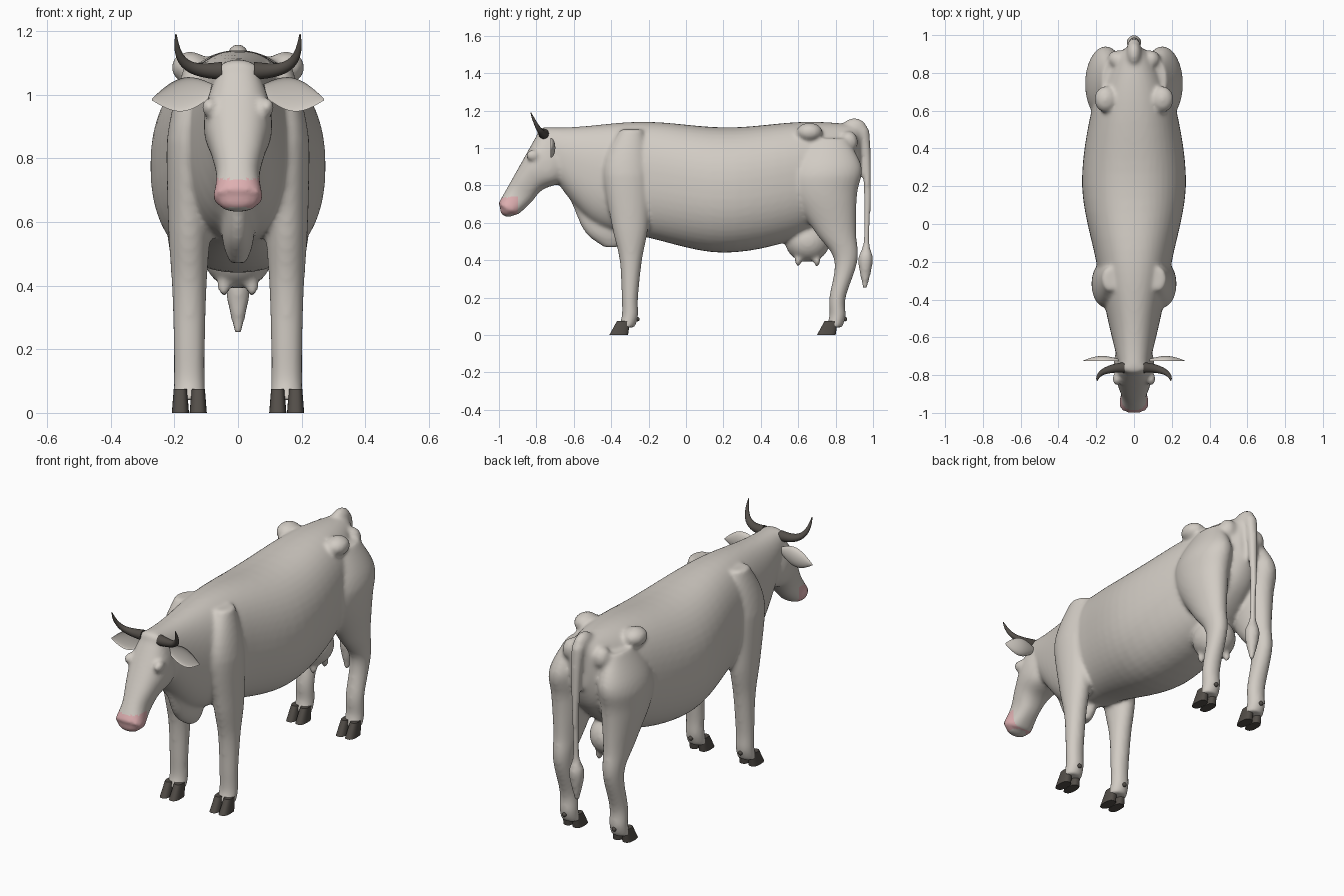
import bpy, bmesh, math
from mathutils import Vector, Matrix

if "Cube" in bpy.data.objects:
    bpy.data.objects.remove(bpy.data.objects["Cube"], do_unlink=True)


def material(name, red, green, blue):
    mat = bpy.data.materials.new(name)
    mat.use_nodes = True
    color = (red, green, blue, 1)
    mat.diffuse_color = color
    mat.node_tree.nodes["Principled BSDF"].inputs["Base Color"].default_value = color
    return mat


hide = material("cream_hide", .64, .6, .55)
pink = material("pink_muzzle", .73, .43, .44)
horn = material("dark_horn", .085, .075, .065)


def signed_power(value, exponent):
    return math.copysign(abs(value) ** exponent, value)


def blend(before, start, end, after, t):
    """Smooth curve between the start and end rows of numbers."""
    left = [(e - b) / 2 for b, e in zip(before, end)]
    right = [(a - s) / 2 for s, a in zip(start, after)]
    ease = t * t * (3 - 2 * t)
    leave, arrive = t * (1 - t) ** 2, t * t * (t - 1)
    return [s + (e - s) * ease + l * leave + r * arrive
            for s, e, l, r in zip(start, end, left, right)]


def smooth_rows(rows, steps=6):
    padded = [rows[0], *rows, rows[-1]]
    fine = [blend(*padded[i:i + 4], step / steps)
            for i in range(len(rows) - 1) for step in range(steps)]
    return fine + [rows[-1]]


def loft(bm, sections, power=2.0, sides=32, hollow=1.0):
    """Skin rounded sections, each given as centre, half axis, half axis."""
    rings = []
    for centre, across, along in sections:
        ring = []
        for k in range(sides):
            angle = math.tau * k / sides
            u = signed_power(math.cos(angle), 2 / power)
            v = signed_power(math.sin(angle), 2 / power)
            if v < 0:
                v *= hollow
            ring.append(bm.verts.new(Vector(centre) + u * Vector(across) + v * Vector(along)))
        rings.append(ring)
    for lower, upper in zip(rings, rings[1:]):
        for k in range(sides):
            n = (k + 1) % sides
            bm.faces.new((lower[k], lower[n], upper[n], upper[k]))
    bm.faces.new(rings[0])
    bm.faces.new(rings[-1])


def column(bm, rows, x=0.0, power=2.0):
    """Upright form from rows of height, y, half depth and half width.
    Anything above the elbow leans in towards the spine."""
    loft(bm, [((x * (1 - .7 * max(0, z - .85)), y, z), (0, depth, 0), (width, 0, 0))
              for z, y, depth, width in smooth_rows(rows)], power)


def ball(bm, centre, radii):
    matrix = Matrix.Translation(centre) @ Matrix.Diagonal((*radii, 1))
    bmesh.ops.create_uvsphere(bm, u_segments=24, v_segments=16, radius=1, matrix=matrix)


def finish(bm, name, *materials):
    bmesh.ops.recalc_face_normals(bm, faces=bm.faces)
    mesh = bpy.data.meshes.new(name)
    bm.to_mesh(mesh)
    bm.free()
    obj = bpy.data.objects.new(name, mesh)
    bpy.context.collection.objects.link(obj)
    for mat in materials:
        mesh.materials.append(mat)
    bpy.ops.object.select_all(action='DESELECT')
    obj.select_set(True)
    bpy.context.view_layer.objects.active = obj
    bpy.ops.object.shade_smooth_by_angle(angle=math.radians(45))
    return obj


skin = bmesh.new()

# Trunk and neck: y, belly height, half width, under a gently waved back
trunk = []
for y, belly, width in smooth_rows([(-.75, .9, .08), (-.5, .6, .14), (-.2, .52, .2),
                                    (.2, .44, .275), (.6, .52, .225),
                                    (.85, .7, .13), (.93, .85, .05)]):
    back = 1.125 - .015 * math.cos(7 * (y - .22))
    trunk.append(((0, y, (back + belly) / 2), (0, 0, (back - belly) / 2), (width, 0, 0)))
loft(skin, trunk, power=2.25, sides=48)

# Head: distance along the sloping face, depth behind it, half width
head = []
for t, depth, width in smooth_rows([(0, .1, .06), (.2, .22, .1), (.4, .24, .106),
                                    (.6, .17, .085), (.8, .15, .068), (1, .12, .08)]):
    half = Vector((0, .87, -.49)) * depth / 2
    face = Vector((0, -.78 - .225 * t, 1.1 - .4 * t))
    head.append((face + half, half, (width, 0, 0)))
loft(skin, head, power=2.4)
ball(skin, (0, -.95, .67), (.07, .045, .04))
ball(skin, (0, -.76, 1.075), (.07, .035, .035))

# Dewlap and brisket
column(skin, [(.85, -.58, .09, .04), (.7, -.5, .11, .045), (.55, -.43, .11, .05),
              (.47, -.4, .04, .025)])

# Tail with its arched root and tuft
ball(skin, (0, .9, 1.1), (.04, .07, .06))
column(skin, [(1.1, .94, .04, .035), (1, .96, .027, .03), (.75, .97, .02, .02),
              (.5, .965, .017, .018), (.4, .96, .04, .04), (.25, .957, .012, .012)])

# Udder
ball(skin, (0, .65, .5), (.11, .12, .11))


def shank(y):
    """Lower leg and fetlock, the same on every leg."""
    return [(.2, y, .044, .049), (.1, y, .044, .049), (.04, y - .02, .045, .05)]


LEG_X = .153
FEET = {"front": -.3, "hind": .81}
for side in (-1, 1):
    # Foreleg with shoulder
    column(skin, [(1.1, -.29, .06, .04), (.9, -.32, .12, .07), (.6, -.3, .1, .067),
                  (.4, -.295, .06, .055)] + shank(FEET["front"]), side * LEG_X)
    # Hind leg with thigh
    column(skin, [(1.05, .76, .1, .04), (.9, .75, .19, .1), (.75, .74, .175, .1),
                  (.55, .8, .11, .068), (.4, .855, .063, .05)] + shank(FEET["hind"]),
           side * LEG_X)
    # Hip bones, pin bones, brows and teats
    ball(skin, (side * .15, .66, 1.085), (.06, .07, .05))
    ball(skin, (side * .09, .87, 1.03), (.05, .05, .06))
    ball(skin, (side * .09, -.82, .96), (.025, .035, .03))
    for y in (.6, .7):
        ball(skin, (side * .045, y, .4), (.02, .02, .035))

# Fuse the flesh into one soft skin
body = finish(skin, "body", hide, pink)
remesh = body.modifiers.new("blend", 'REMESH')
remesh.mode = 'VOXEL'
remesh.voxel_size = .0105
relax = body.modifiers.new("relax", 'SMOOTH')
relax.iterations = 9
for modifier in (remesh, relax):
    bpy.ops.object.modifier_apply(modifier=modifier.name)
body.data.shade_smooth()

# Pink muzzle
for face in body.data.polygons:
    face.material_index = int(face.center.y < -.9 and .645 < face.center.z < .735)

SAMPLES = [i / 12 for i in range(13)]
for side, label in ((-1, "right"), (1, "left")):
    # Leaf-shaped ear, cupped at the front
    bm = bmesh.new()
    ear = []
    for t in SAMPLES:
        height = .003 + .015 * (1 - t) + .042 * math.sin(math.pi * t)
        ear.append(((side * (.08 + .19 * t), -.725, 1.015 - .03 * t),
                    (0, 0, height), (0, height / 2, 0)))
    loft(bm, ear, hollow=-.4)
    finish(bm, label + "_ear", hide)

    # Horn sweeping out, then up and forward
    bm = bmesh.new()
    sweep = []
    for t in SAMPLES:
        turn = t * math.pi / 2
        radius = .002 + .026 * (1 - t) ** .7
        sweep.append(((side * (.05 + .145 * math.sin(turn)), -.76 - .07 * t * t,
                       1.075 + .115 * t ** 3),
                      (-side * radius * math.sin(turn), 0, radius * math.cos(turn)),
                      (0, radius, 0)))
    loft(bm, sweep)
    finish(bm, label + "_horn", horn)

    # Cloven hooves with a dewclaw behind
    for end, foot in FEET.items():
        bm = bmesh.new()
        for claw in (-.028, .028):
            column(bm, [(z, foot - .06 + .35 * z, .05 - .2 * z, .027 - .08 * z)
                        for z in (0, .04, .075)], side * (LEG_X + claw), power=2.6)
        ball(bm, (side * LEG_X, foot + .04, .085), (.012, .012, .012))
        finish(bm, f"{end}_{label}_hoof", horn)
